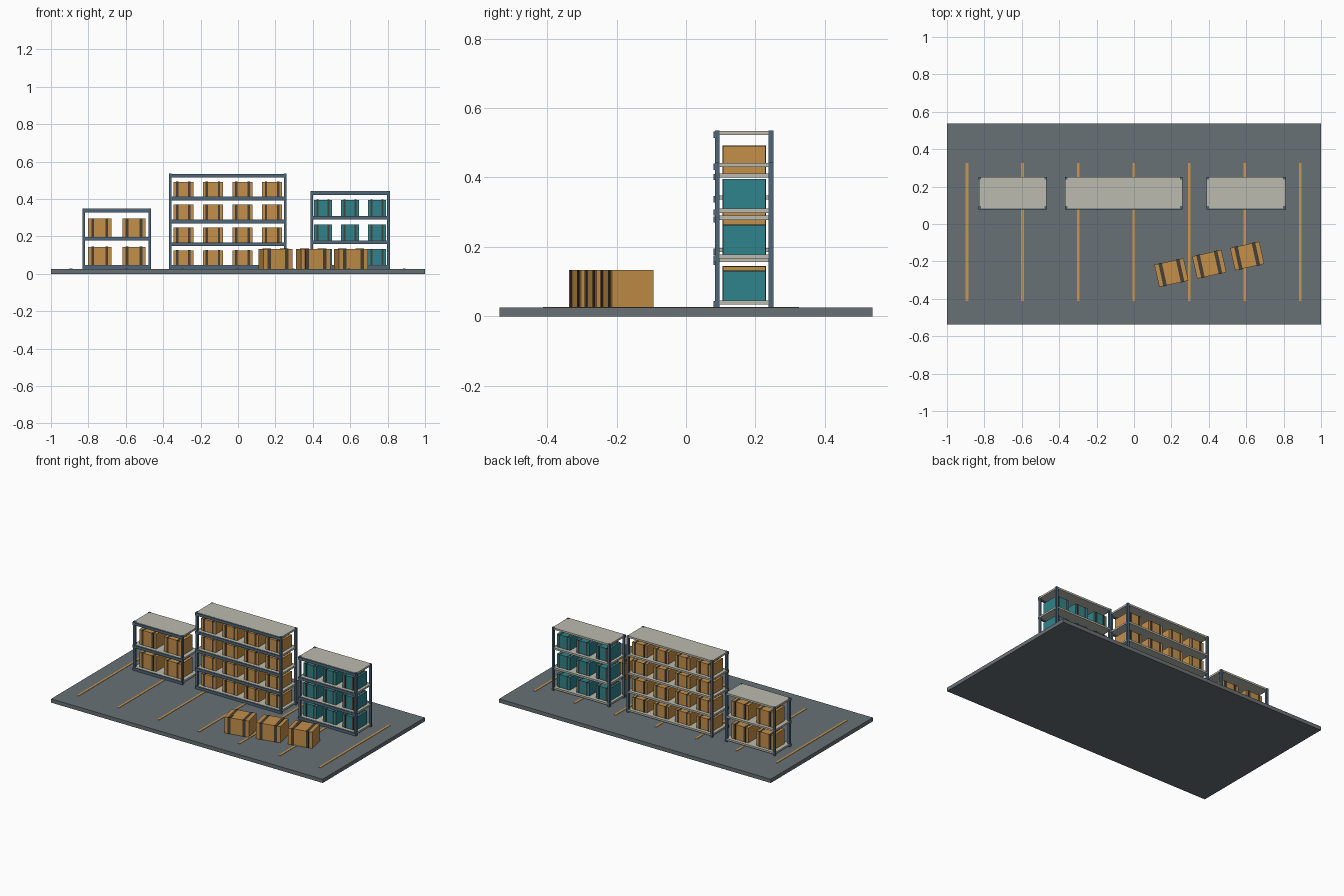
import bpy, bmesh, math
from mathutils import Matrix, Vector

if "Cube" in bpy.data.objects:
    bpy.data.objects.remove(bpy.data.objects["Cube"])


def material(name, rgb):
    m = bpy.data.materials.new(name)
    m.diffuse_color = (*[(c / 255) ** 2.2 for c in rgb], 1)
    m.use_nodes = True
    m.node_tree.nodes["Principled BSDF"].inputs["Base Color"].default_value = m.diffuse_color
    return m


FLOOR = material("floor_grey", (104, 112, 116))
STRIPE = material("stripe_ochre", (200, 150, 80))
STEEL = material("steel_blue", (78, 102, 120))
DECK = material("deck_pale", (186, 186, 174))
CARD = material("cardboard", (196, 142, 74))
TEAL = material("teal", (50, 130, 138))
STRAP = material("strap_dark", (72, 66, 58))


def blocks(name, boxes, mat, rot=0.0, loc=(0, 0, 0)):
    """One object made of boxes given as (centre, size)."""
    bm = bmesh.new()
    for c, s in boxes:
        bmesh.ops.create_cube(bm, size=1, matrix=Matrix.Translation(Vector(c)) @ Matrix.Diagonal((*s, 1)))
    me = bpy.data.meshes.new(name)
    bm.to_mesh(me)
    bm.free()
    me.materials.append(mat)
    ob = bpy.data.objects.new(name, me)
    ob.location = loc
    ob.rotation_euler.z = rot
    bpy.context.collection.objects.link(ob)
    return ob


def carton(name, x, y, z, size, mat, rot=0.0):
    """Carton standing at height z with two straps around it."""
    w, d, h = size
    blocks(name, [((0, 0, h / 2), size)], mat, rot, (x, y, z))
    straps = [((s * 0.3 * w, 0, h / 2 + 0.0005), (0.12 * w, d + 0.004, h + 0.001)) for s in (-1, 1)]
    blocks(name + "_straps", straps, STRAP, rot, (x, y, z))


GROUND = 0.025
Y0, Y1 = 0.083, 0.252          # rack front and back
YC = (Y0 + Y1) / 2
POST = 0.014


def rack(name, xc, width, bays, step, count, pitch, box_w, box_h, mat):
    levels = [0.04 + i * step for i in range(bays + 1)]
    top = levels[-1] + 0.007
    # corner posts
    px, py = width / 2 - POST / 2, (Y1 - Y0) / 2 - POST / 2
    blocks(name + "_posts", [((xc + sx * px, YC + sy * py, (GROUND + top) / 2), (POST, POST, top - GROUND))
                             for sx in (-1, 1) for sy in (-1, 1)], STEEL)
    # shelf decks and front beams
    blocks(name + "_decks", [((xc, YC, z), (width - 0.004, Y1 - Y0 - 0.002, 0.012)) for z in levels], DECK)
    blocks(name + "_beams", [((xc, Y0, z - 0.005), (width, 0.009, 0.018)) for z in levels], STEEL)
    # cartons on every shelf but the top
    for i, z in enumerate(levels[:-1]):
        for j in range(count):
            carton(f"{name}_carton_{i}_{j}", xc + (j - (count - 1) / 2) * pitch, YC,
                   z + 0.006, (box_w, 0.122, box_h), mat)


# floor slab and painted stripes
blocks("floor", [((0, 0, GROUND / 2), (2, 1.074, GROUND))], FLOOR)
blocks("floor_stripes", [((i * 0.297 - 0.002, -0.043, GROUND + 0.001), (0.014, 0.738, 0.003))
                         for i in range(-3, 4)], STRIPE)

# three racks
rack("left_rack", -0.648, 0.366, 2, 0.151, 2, 0.183, 0.124, 0.098, CARD)
rack("middle_rack", -0.055, 0.63, 4, 0.122, 4, 0.158, 0.108, 0.079, CARD)
rack("right_rack", 0.599, 0.425, 3, 0.132, 3, 0.144, 0.097, 0.085, TEAL)

# loose cartons on the floor
for i in range(3):
    carton(f"floor_carton_{i}", 0.2 + i * 0.2025, -0.26 + i * 0.0445, GROUND,
           (0.16, 0.122, 0.108), CARD, math.radians(12.5))
